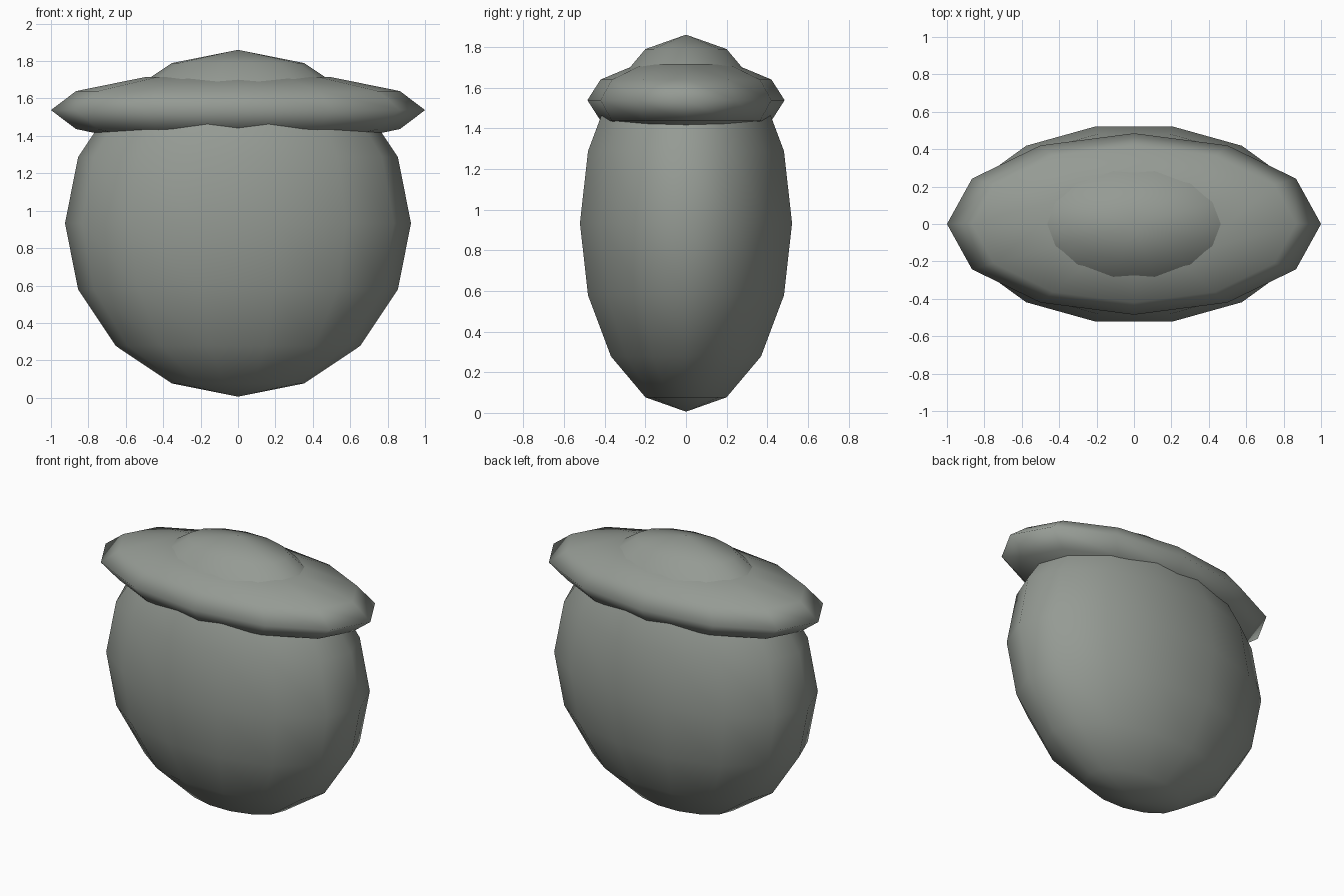
import bpy
import math

if "Cube" in bpy.data.objects:
    bpy.data.objects.remove(bpy.data.objects["Cube"])

stone = bpy.data.materials.new("grey_green")
stone.diffuse_color = (0.30, 0.325, 0.295, 1)
stone.use_nodes = True
stone.node_tree.nodes["Principled BSDF"].inputs["Base Color"].default_value = stone.diffuse_color


def ellipsoid(name, segments, rings, radii, z):
    bpy.ops.mesh.primitive_uv_sphere_add(segments=segments, ring_count=rings, radius=1)
    ob = bpy.context.object
    ob.name = name
    # turn so that a vertex column lies on the x axis
    ob.rotation_euler.z = math.pi / 2
    bpy.ops.object.transform_apply(location=False, rotation=True, scale=False)
    ob.scale = radii
    ob.location = (0, 0, z)
    bpy.ops.object.transform_apply(location=True, rotation=False, scale=True)
    bpy.ops.object.shade_smooth()
    ob.data.materials.append(stone)
    return ob


# Rounded, flattened body whose top pokes through the cap
ellipsoid("body", 14, 8, (0.925, 0.535, 0.927), 0.933)

# Wide flat cap brim
ellipsoid("cap_brim", 12, 6, (1.0, 0.485, 0.203), 1.538)
